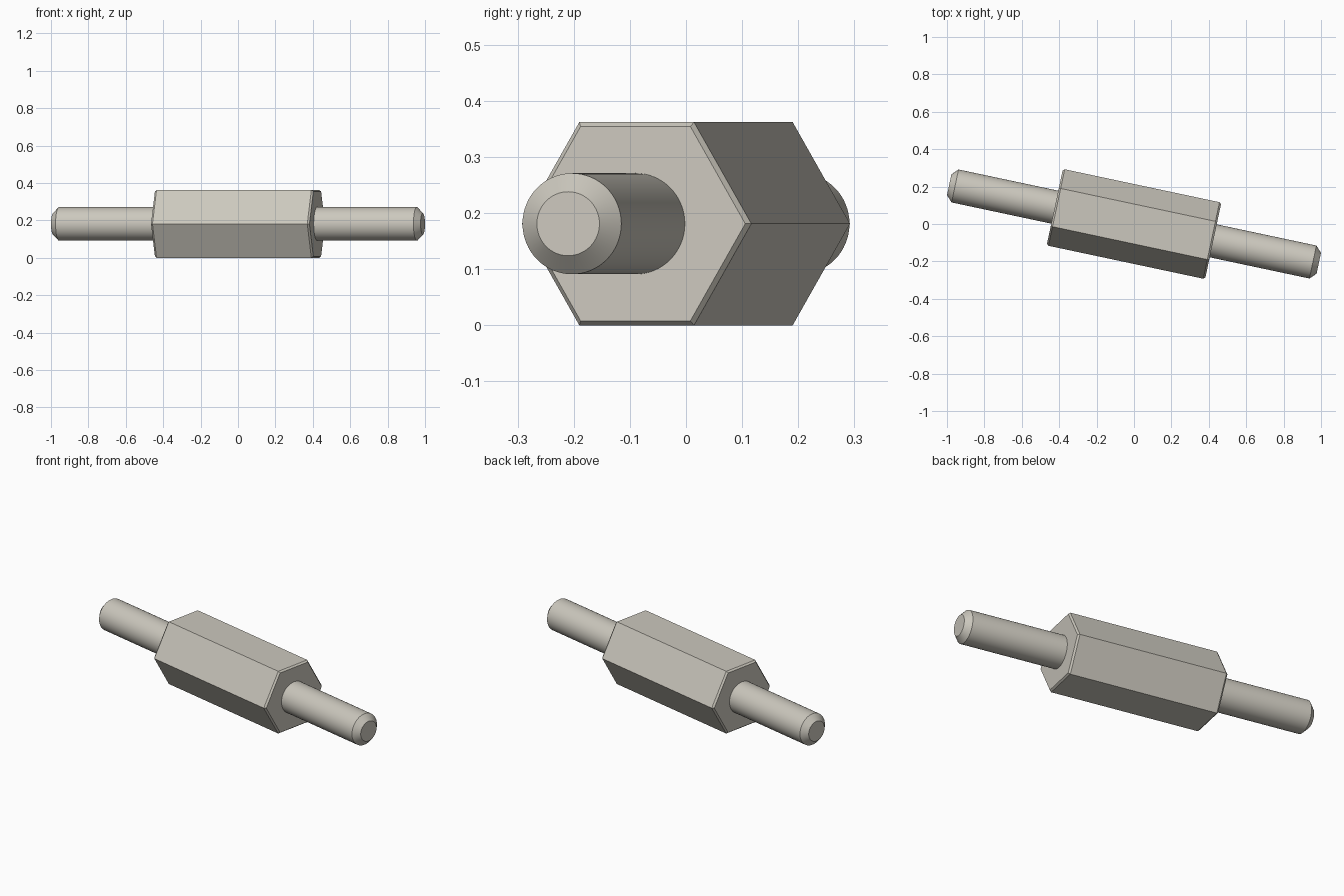
import bpy
import bmesh
from math import cos, sin, pi, radians
from mathutils import Matrix

if "Cube" in bpy.data.objects:
    bpy.data.objects.remove(bpy.data.objects["Cube"])

metal = bpy.data.materials.new("warm_grey_metal")
metal.use_nodes = True
colour = (0.60, 0.575, 0.51, 1)
metal.diffuse_color = colour
metal.node_tree.nodes["Principled BSDF"].inputs["Base Color"].default_value = colour

CENTRE_HEIGHT = 0.181
# Lays the +x axis along the spacer, turned slightly about the vertical
PLACE = Matrix.Translation((0, 0, CENTRE_HEIGHT)) @ Matrix.Rotation(radians(-12), 4, "Z")


def turned_part(name, profile, sides, mirrored=False, smooth=False):
    """Skin rings of (x, radius) along the axis and cap both ends."""
    bm = bmesh.new()
    rings = []
    for x, r in profile:
        if mirrored:
            x = -x
        angles = [2 * pi * i / sides for i in range(sides)]
        rings.append([bm.verts.new((x, r * cos(a), r * sin(a))) for a in angles])
    for a, b in zip(rings, rings[1:]):
        for i in range(sides):
            j = (i + 1) % sides
            bm.faces.new((a[i], a[j], b[j], b[i]))
    bm.faces.new(rings[0])
    bm.faces.new(rings[-1])
    bmesh.ops.recalc_face_normals(bm, faces=bm.faces)
    bm.transform(PLACE)
    mesh = bpy.data.meshes.new(name)
    bm.to_mesh(mesh)
    bm.free()
    mesh.materials.append(metal)
    obj = bpy.data.objects.new(name, mesh)
    bpy.context.collection.objects.link(obj)
    if smooth:
        bpy.ops.object.select_all(action="DESELECT")
        obj.select_set(True)
        bpy.context.view_layer.objects.active = obj
        bpy.ops.object.shade_smooth_by_angle(angle=radians(30))
    return obj


# Hexagonal body with lightly chamfered ends
turned_part("hex_body", [(-0.433, 0.2), (-0.423, 0.209), (0.423, 0.209), (0.433, 0.2)], 6)

# Round studs with chamfered tips, one on each end
stud = [(0.40, 0.09), (0.978, 0.09), (1.01, 0.057)]
turned_part("left_stud", stud, 64, smooth=True)
turned_part("right_stud", stud, 64, mirrored=True, smooth=True)
